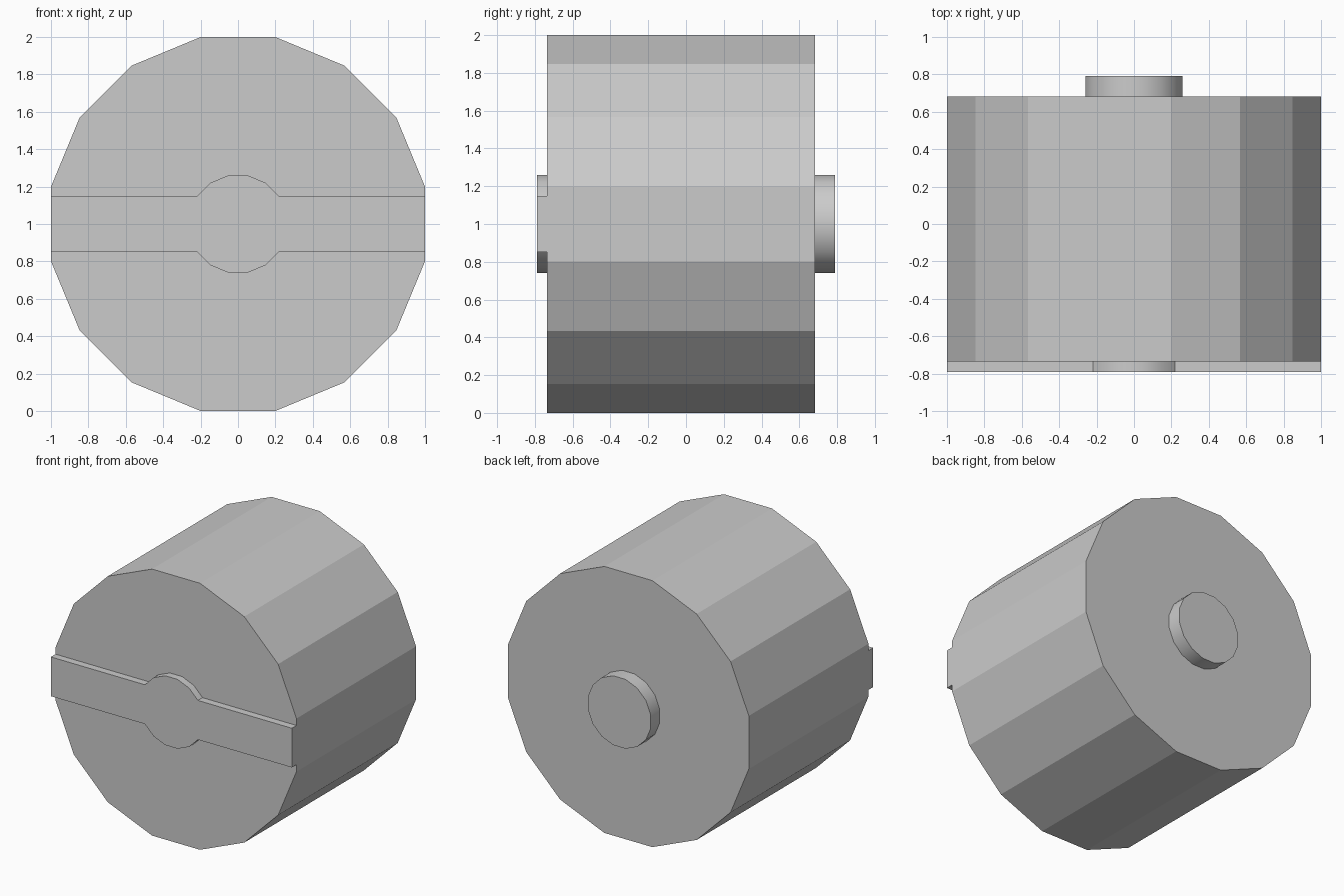
import bpy, bmesh, math

if "Cube" in bpy.data.objects:
    bpy.data.objects.remove(bpy.data.objects["Cube"])

CENTRE_Z = 1.0
HALF_STEP = math.pi / 16


def ring(apothem):
    """16-sided outline in x, z with flats at top, bottom and sides."""
    r = apothem / math.cos(HALF_STEP)
    return [(r * math.cos(HALF_STEP * (2 * i + 1)),
             r * math.sin(HALF_STEP * (2 * i + 1))) for i in range(16)]


def prism(name, outline, y0, y1, smooth=False):
    """Extrude an x, z outline from y0 to y1."""
    bm = bmesh.new()
    face = bm.faces.new([bm.verts.new((x, y0, z + CENTRE_Z)) for x, z in outline])
    new = bmesh.ops.extrude_face_region(bm, geom=[face])["geom"]
    moved = [v for v in new if isinstance(v, bmesh.types.BMVert)]
    bmesh.ops.translate(bm, verts=moved, vec=(0, y1 - y0, 0))
    bmesh.ops.recalc_face_normals(bm, faces=bm.faces)
    mesh = bpy.data.meshes.new(name)
    bm.to_mesh(mesh)
    bm.free()
    obj = bpy.data.objects.new(name, mesh)
    bpy.context.collection.objects.link(obj)
    if smooth:
        bpy.ops.object.select_all(action='DESELECT')
        obj.select_set(True)
        bpy.context.view_layer.objects.active = obj
        bpy.ops.object.shade_smooth_by_angle(angle=math.radians(30))
    return obj


# Faceted drum
prism("drum_body", ring(1.0), -0.735, 0.683)

# Round boss on the back
boss = ring(0.26)
prism("back_boss", boss, 0.683, 0.79, smooth=True)

# Front rib: full-width bar merged with a round boss in one outline
bar = boss[1][1]
rib = boss[1:7] + [(-1, bar), (-1, -bar)] + boss[9:15] + [(1, -bar), (1, bar)]
prism("front_rib", rib, -0.79, -0.735, smooth=True)
